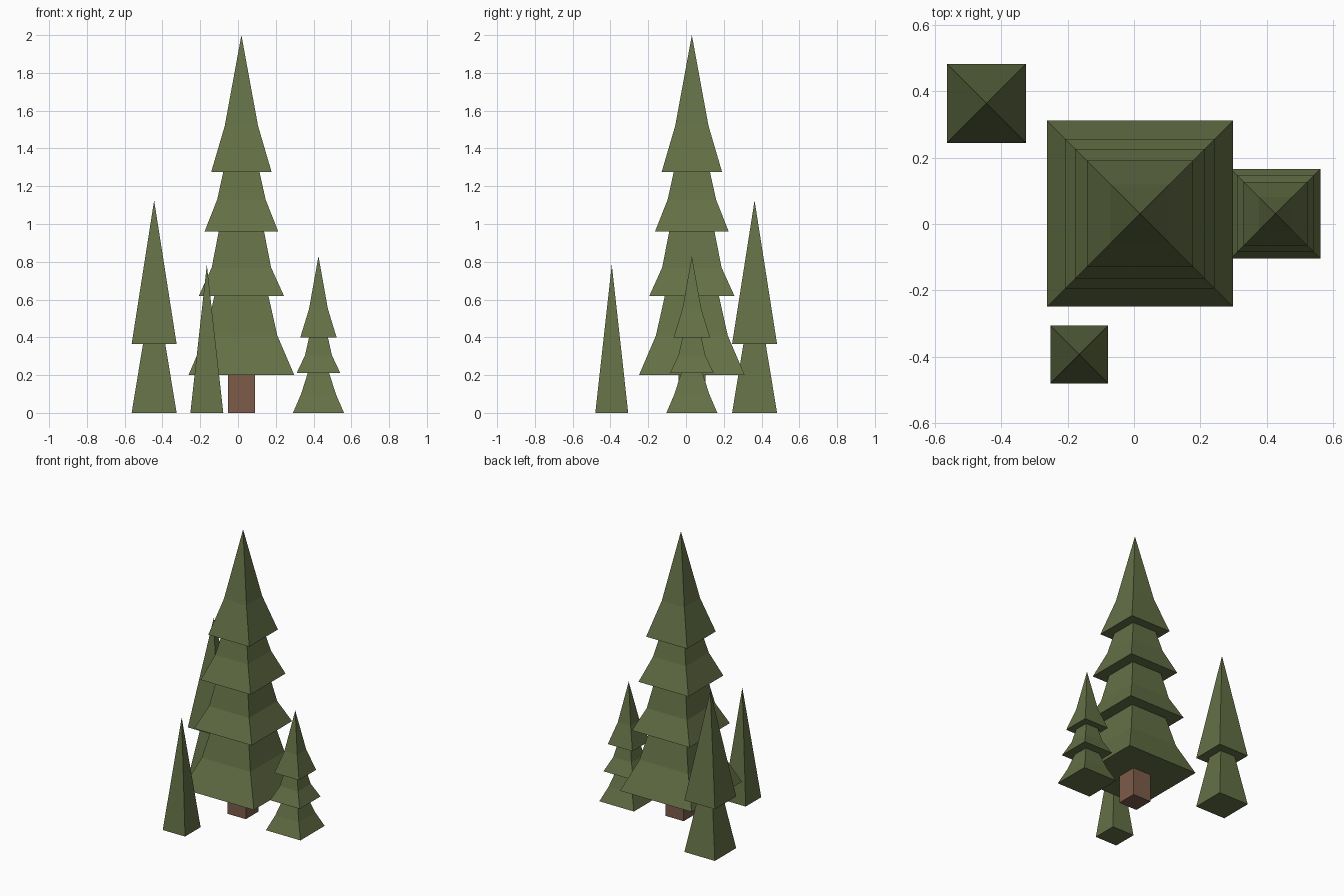
import bpy
import bmesh

cube = bpy.data.objects.get("Cube")
if cube:
    bpy.data.objects.remove(cube, do_unlink=True)


def make_material(name, rgb):
    mat = bpy.data.materials.new(name)
    mat.use_nodes = True
    colour = (*rgb, 1.0)
    mat.diffuse_color = colour
    bsdf = next(n for n in mat.node_tree.nodes if n.type == "BSDF_PRINCIPLED")
    bsdf.inputs["Base Color"].default_value = colour
    bsdf.inputs["Roughness"].default_value = 0.9
    return mat


needles = make_material("needle green", (0.127, 0.162, 0.061))
bark = make_material("bark brown", (0.205, 0.107, 0.07))


def square_tower(name, centre, profile, mat):
    """Stack square rings of (half width, height); zero width closes to a point."""
    bm = bmesh.new()
    rings = []
    for half, z in profile:
        corners = [(0, 0)] if half == 0 else [(-1, -1), (1, -1), (1, 1), (-1, 1)]
        rings.append([bm.verts.new((half * x, half * y, z)) for x, y in corners])
    bm.faces.new(rings[0][::-1])
    for low, high in zip(rings, rings[1:]):
        for i in range(4):
            j = (i + 1) % 4
            if len(high) == 1:
                bm.faces.new((low[i], low[j], high[0]))
            else:
                bm.faces.new((low[i], low[j], high[j], high[i]))
    if len(rings[-1]) == 4:
        bm.faces.new(rings[-1])
    bmesh.ops.recalc_face_normals(bm, faces=bm.faces)
    mesh = bpy.data.meshes.new(name)
    bm.to_mesh(mesh)
    bm.free()
    mesh.materials.append(mat)
    obj = bpy.data.objects.new(name, mesh)
    obj.location = (*centre, 0)
    bpy.context.collection.objects.link(obj)
    return obj


# Large tree: four flared tiers on a square trunk
large_centre = (0.018, 0.031)
square_tower("large_tree_trunk", large_centre, [(0.072, 0), (0.072, 0.2)], bark)
square_tower("large_tree_foliage", large_centre, [
    (0.28, 0.2), (0.19, 0.41), (0.143, 0.62),
    (0.225, 0.62), (0.157, 0.77), (0.12, 0.96),
    (0.195, 0.96), (0.128, 1.13), (0.096, 1.275),
    (0.16, 1.275), (0.088, 1.52), (0, 2.0)], needles)

# Left tree: three small flared tiers
square_tower("three_tier_tree", (0.426, 0.031), [
    (0.135, 0), (0.092, 0.1), (0.057, 0.21),
    (0.116, 0.21), (0.071, 0.305), (0.05, 0.4),
    (0.096, 0.4), (0.05, 0.55), (0, 0.83)], needles)

# Back right tree: two straight tiers
square_tower("two_tier_tree", (-0.444, 0.363), [
    (0.119, 0), (0.059, 0.365), (0.119, 0.365), (0, 1.125)], needles)

# Front right tree: a single spire
square_tower("spire_tree", (-0.165, -0.393), [(0.087, 0), (0, 0.785)], needles)
